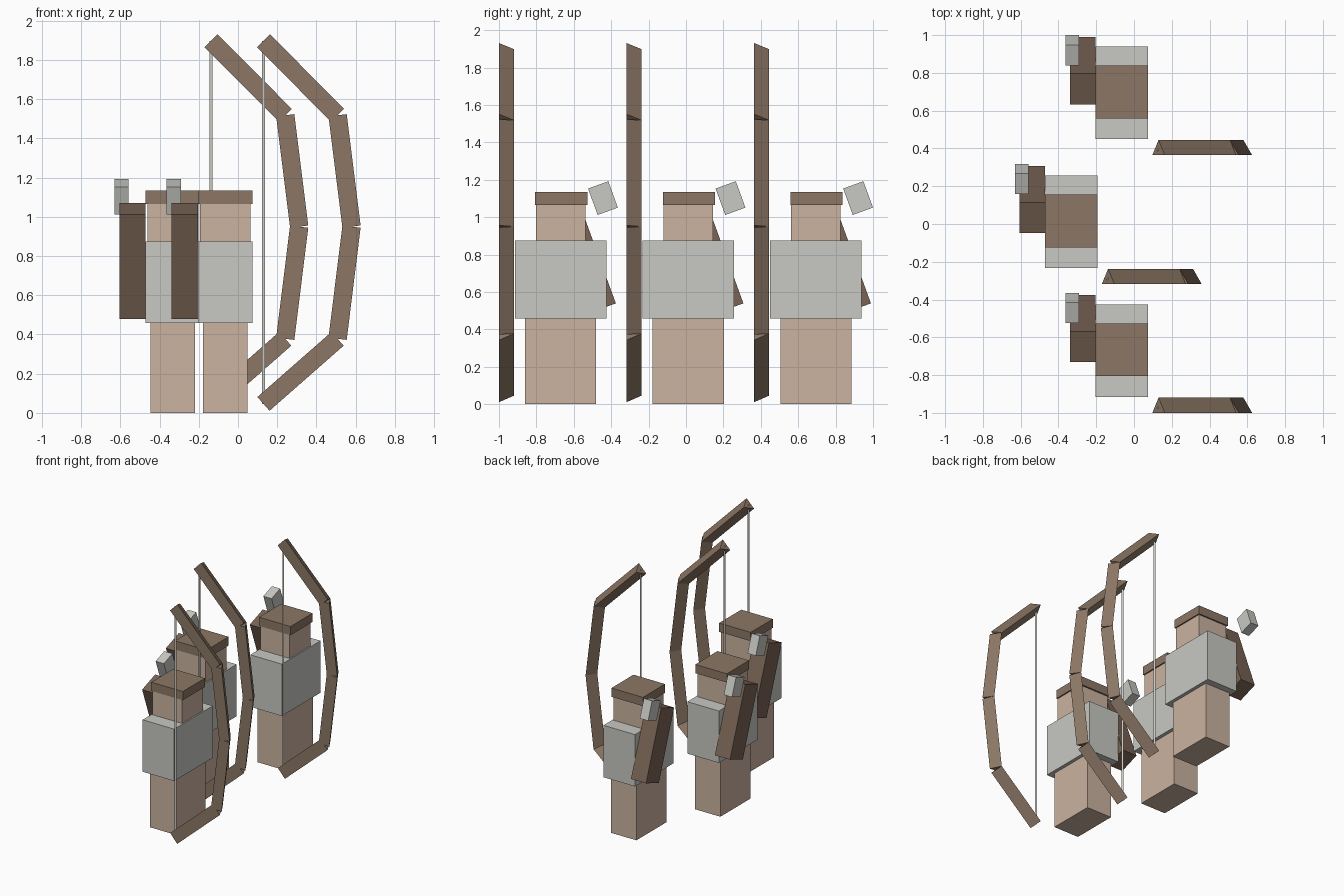
import bpy, bmesh
from math import radians, sin, cos
from mathutils import Vector, Matrix

if "Cube" in bpy.data.objects:
    bpy.data.objects.remove(bpy.data.objects["Cube"], do_unlink=True)


def make_material(name, srgb):
    # convert 0-255 display values to linear
    lin = [((c / 255 + 0.055) / 1.055) ** 2.4 for c in srgb] + [1.0]
    mat = bpy.data.materials.new(name)
    mat.use_nodes = True
    mat.diffuse_color = lin
    mat.node_tree.nodes["Principled BSDF"].inputs["Base Color"].default_value = lin
    return mat


SKIN = make_material("skin", (203, 179, 160))
GREY = make_material("light_grey", (200, 200, 195))
WOOD = make_material("brown", (140, 119, 101))
LEATHER = make_material("dark_brown", (122, 100, 85))


def finish(name, bm, mat):
    bmesh.ops.recalc_face_normals(bm, faces=bm.faces)
    mesh = bpy.data.meshes.new(name)
    bm.to_mesh(mesh)
    bm.free()
    mesh.materials.append(mat)
    obj = bpy.data.objects.new(name, mesh)
    bpy.context.collection.objects.link(obj)
    return obj


def box(name, mat, center, size, tilt=0):
    bm = bmesh.new()
    matrix = (Matrix.Translation(center) @ Matrix.Rotation(radians(tilt), 4, "X")
              @ Matrix.Diagonal((*size, 1)))
    bmesh.ops.create_cube(bm, size=1, matrix=matrix)
    return finish(name, bm, mat)


def add_prism(bm, start, end, radius):
    # three-sided rod lying in an x-z plane, with its ridge to the back
    start, end = Vector(start), Vector(end)
    back = Vector((0, 1, 0))
    side = (end - start).normalized().cross(back)
    rings = [[bm.verts.new(p + radius * (side * cos(a) + back * sin(a)))
              for a in map(radians, (90, 210, 330))] for p in (start, end)]
    for ring in rings:
        bm.faces.new(ring)
    for i in range(3):
        j = (i + 1) % 3
        bm.faces.new((rings[0][i], rings[0][j], rings[1][j], rings[1][i]))


BOW_PATH = [(0.13, 1.898), (0.508, 1.518), (0.579, 0.95), (0.508, 0.378), (0.13, 0.046)]


def archer(tag, dx, dy):
    at = Vector((dx, dy, 0))

    def part(name, mat, center, size, tilt=0):
        box(f"{name}_{tag}", mat, Vector(center) + at, size, tilt)

    # body
    part("legs", SKIN, (-0.066, -0.67, 0.23), (0.227, 0.38, 0.46))
    part("torso", GREY, (-0.065, -0.67, 0.667), (0.28, 0.49, 0.416))
    part("head", SKIN, (-0.065, -0.67, 0.97), (0.26, 0.264, 0.195))
    part("hair", WOOD, (-0.065, -0.666, 1.1), (0.28, 0.28, 0.07))

    # quiver and fletching
    part("quiver", LEATHER, (-0.271, -0.553, 0.775), (0.134, 0.173, 0.565), 20)
    part("fletching", GREY, (-0.327, -0.444, 1.102), (0.073, 0.115, 0.15), 20)

    # bow limbs
    y = -0.973
    bm = bmesh.new()
    for (x0, z0), (x1, z1) in zip(BOW_PATH, BOW_PATH[1:]):
        add_prism(bm, at + Vector((x0, y, z0)), at + Vector((x1, y, z1)), 0.054)
    finish(f"bow_{tag}", bm, WOOD)

    # bowstring
    bm = bmesh.new()
    (x0, z0), (x1, z1) = BOW_PATH[0], BOW_PATH[-1]
    add_prism(bm, at + Vector((x0, y, z0)), at + Vector((x1, y, z1)), 0.009)
    finish(f"bowstring_{tag}", bm, GREY)


archer("front", 0, 0)
archer("middle", -0.267, 0.682)
archer("back", 0, 1.364)
